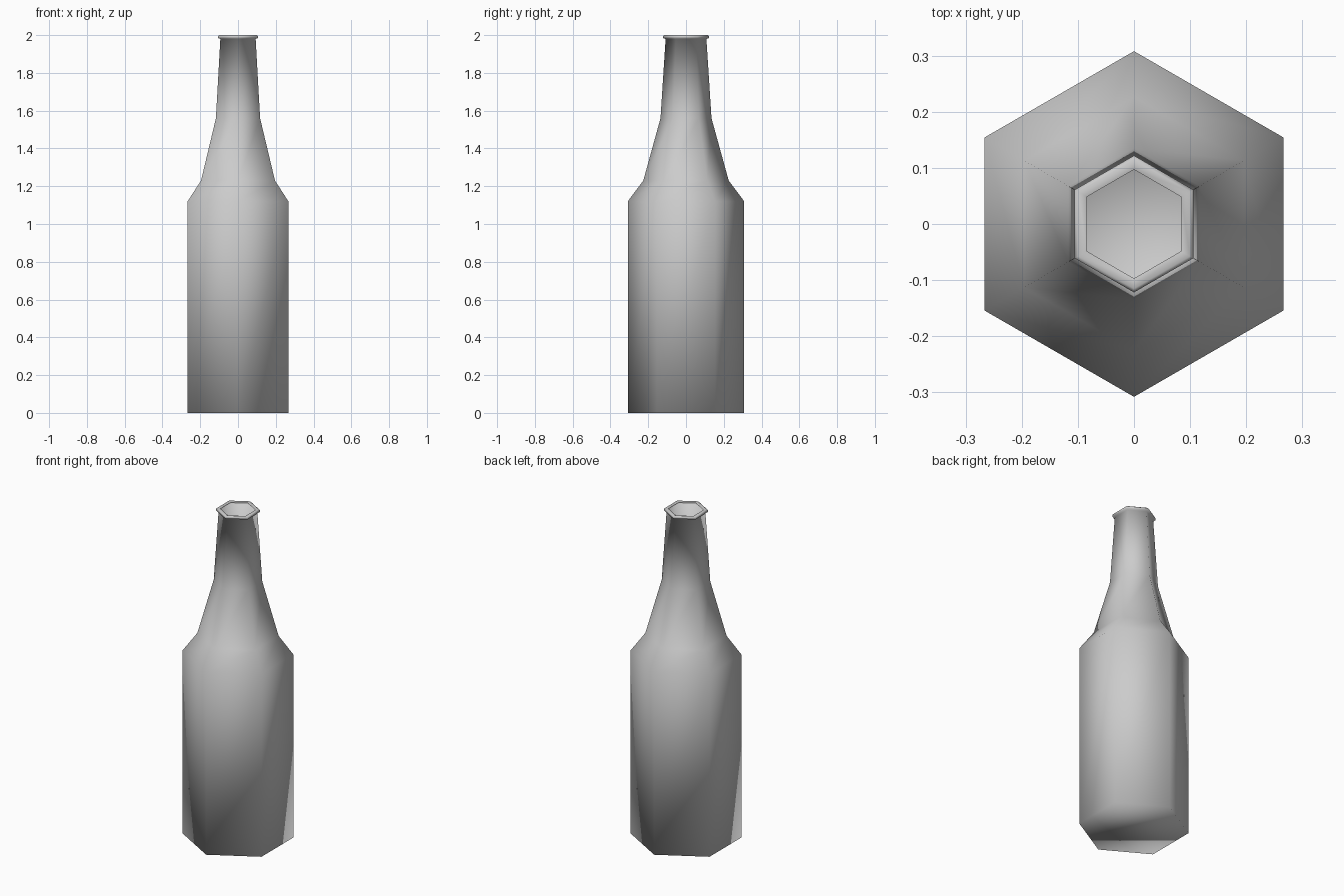
import bpy, bmesh, math

if "Cube" in bpy.data.objects:
    bpy.data.objects.remove(bpy.data.objects["Cube"])

SIDES = 6
# outer silhouette from base to mouth: (corner radius, height)
PROFILE = [(0.308, 0.0), (0.308, 1.12), (0.226, 1.23), (0.135, 1.56),
           (0.108, 1.98), (0.122, 1.984), (0.122, 1.995), (0.115, 2.0), (0.097, 1.995)]

bm = bmesh.new()

# hexagonal rings with corners on the y axis
rings = []
for radius, z in PROFILE:
    ring = []
    for i in range(SIDES):
        a = math.pi / 2 + 2 * math.pi * i / SIDES
        ring.append(bm.verts.new((radius * math.cos(a), radius * math.sin(a), z)))
    rings.append(ring)

# walls, shoulder, neck and lip; the mouth stays open
for low, high in zip(rings, rings[1:]):
    for i in range(SIDES):
        j = (i + 1) % SIDES
        bm.faces.new((low[i], low[j], high[j], high[i]))

# closed base
bm.faces.new(list(reversed(rings[0])))

# fully smooth shading across the low-poly faces
for face in bm.faces:
    face.smooth = True

mesh = bpy.data.meshes.new("bottle")
bm.to_mesh(mesh)
bm.free()
bottle = bpy.data.objects.new("bottle", mesh)
bpy.context.collection.objects.link(bottle)
